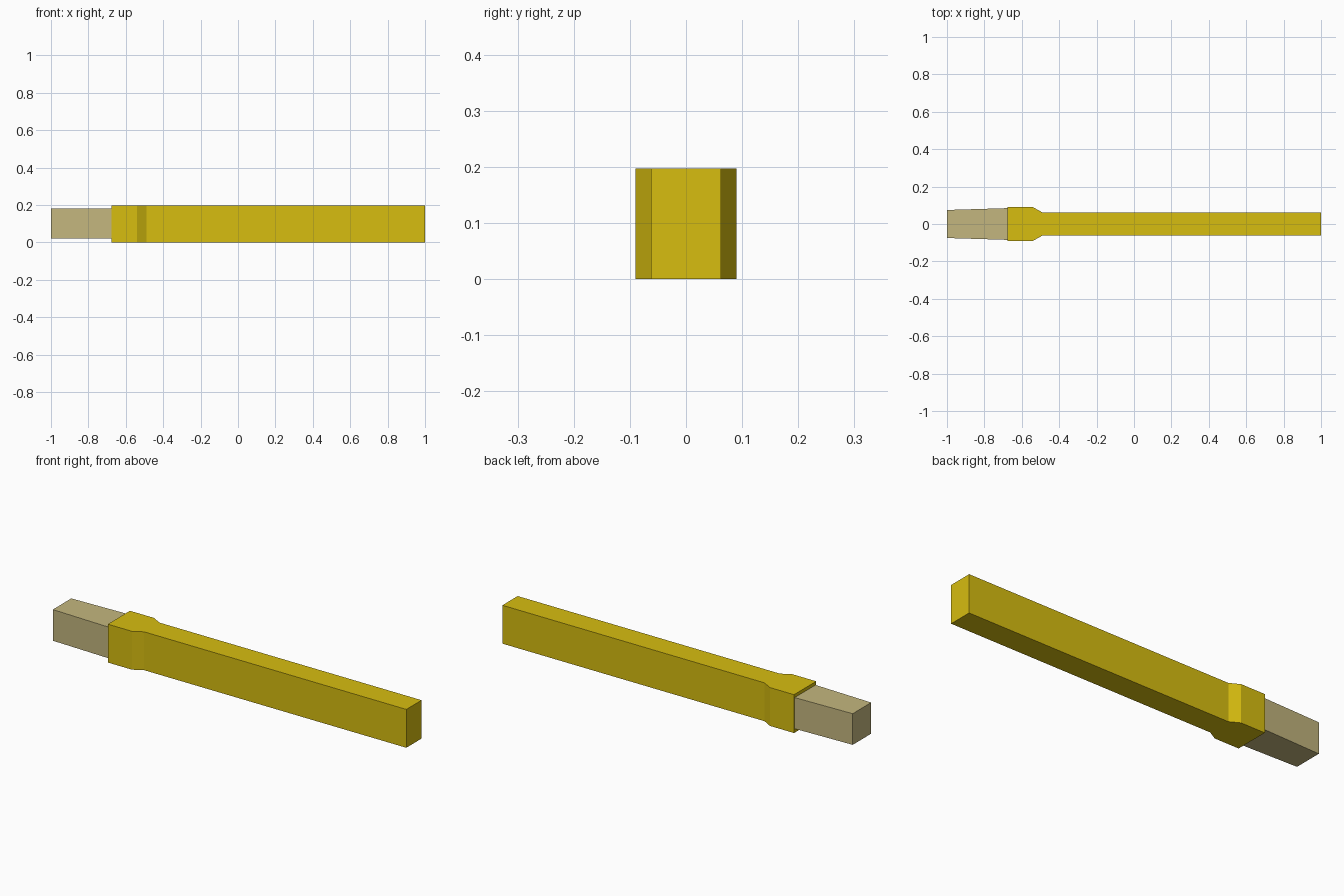
import bpy
import bmesh

cube = bpy.data.objects.get("Cube")
if cube:
    bpy.data.objects.remove(cube, do_unlink=True)


def material(name, color):
    mat = bpy.data.materials.new(name)
    mat.use_nodes = True
    mat.diffuse_color = color
    mat.node_tree.nodes["Principled BSDF"].inputs["Base Color"].default_value = color
    return mat


def bar(name, half_profile, bottom, top, mat):
    """Extrude a plan outline, mirrored across y, from bottom to top."""
    outline = [(x, -y) for x, y in half_profile]
    outline += [(x, y) for x, y in reversed(half_profile)]
    bm = bmesh.new()
    base = bm.faces.new([bm.verts.new((x, y, bottom)) for x, y in outline])
    extruded = bmesh.ops.extrude_face_region(bm, geom=[base], use_keep_orig=True)
    verts = [v for v in extruded["geom"] if isinstance(v, bmesh.types.BMVert)]
    bmesh.ops.translate(bm, verts=verts, vec=(0, 0, top - bottom))
    bmesh.ops.recalc_face_normals(bm, faces=bm.faces)
    mesh = bpy.data.meshes.new(name)
    bm.to_mesh(mesh)
    bm.free()
    mesh.materials.append(mat)
    obj = bpy.data.objects.new(name, mesh)
    bpy.context.collection.objects.link(obj)
    return obj


yellow = material("mustard yellow", (0.68, 0.51, 0.005, 1))
tan = material("dull tan", (0.55, 0.47, 0.21, 1))

# Long bar flaring into a wider socket
bar("long_bar",
    [(-0.677, 0.09), (-0.54, 0.09), (-0.49, 0.062), (1.0, 0.062)],
    0.0, 0.197, yellow)

# Tapered stub set into the socket
bar("end_stub", [(-1.0, 0.075), (-0.67, 0.085)], 0.02, 0.18, tan)
